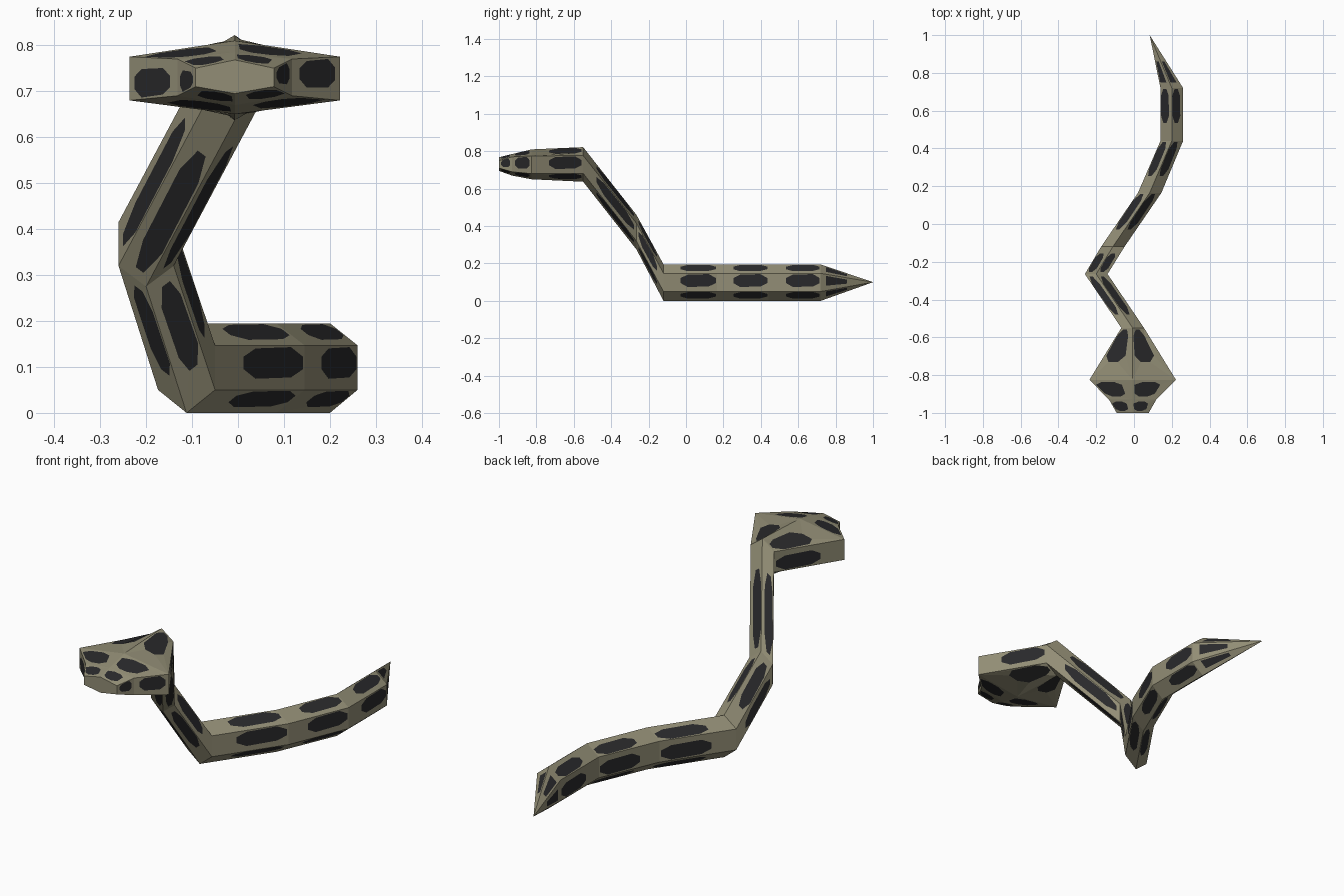
import bpy, bmesh
from mathutils import Vector

if "Cube" in bpy.data.objects:
    bpy.data.objects.remove(bpy.data.objects["Cube"])


def material(name, rgb):
    m = bpy.data.materials.new(name)
    m.diffuse_color = (*rgb, 1)
    m.use_nodes = True
    m.node_tree.nodes["Principled BSDF"].inputs["Base Color"].default_value = m.diffuse_color
    return m


olive = material("olive tan skin", (0.29, 0.27, 0.18))
dark = material("dark spots", (0.022, 0.022, 0.024))

# Hexagonal rings, nose to tail: y, centre x, half width, z bottom, low, high, top
RINGS = [
    (-1.00, -0.007, 0.085, 0.695, 0.71, 0.75, 0.768),
    (-0.93, -0.007, 0.125, 0.67, 0.69, 0.77, 0.785),
    (-0.825, -0.007, 0.229, 0.65, 0.68, 0.775, 0.81),
    (-0.55, -0.007, 0.06, 0.637, 0.682, 0.777, 0.822),
    (-0.265, -0.20, 0.06, 0.275, 0.32, 0.415, 0.46),
    (-0.12, -0.112, 0.062, 0.0, 0.05, 0.147, 0.195),
    (0.165, 0.083, 0.062, 0.0, 0.05, 0.147, 0.195),
    (0.44, 0.20, 0.06, 0.0, 0.05, 0.147, 0.195),
    (0.72, 0.20, 0.06, 0.0, 0.05, 0.147, 0.195),
]
TAIL_TIP = Vector((0.083, 1.0, 0.10))
# Spot start and end along each segment
SPANS = [(0.15, 0.85), (0.15, 0.9), (0.34, 0.97), (0.25, 0.95),
         (0.08, 0.75), (0.32, 0.98), (0.32, 0.98), (0.34, 0.98)]
V0, V1 = 0.25, 0.96   # spot extent across a face

bm = bmesh.new()


def ring(y, x, w, zb, zl, zh, zt):
    pts = [(x, zb), (x + w, zl), (x + w, zh), (x, zt), (x - w, zh), (x - w, zl)]
    return [bm.verts.new((px, y, pz)) for px, pz in pts]


def spotted_quad(corners, u0, u1):
    """Fill a face between four corners, with an eight-sided spot cut into it."""
    a, b, c, d = corners   # a-b runs along the body, a-d runs across it

    def at(u, v):
        return bm.verts.new(a.co.lerp(b.co, u).lerp(d.co.lerp(c.co, u), v))

    du, dv = (u1 - u0) * 0.2, (V1 - V0) * 0.3
    p = [at(u0 + du, V0), at(u1 - du, V0 + 0.03), at(u1, V0 + dv), at(u1, V1 - dv),
         at(u1 - du, V1), at(u0 + du, V1 - 0.03), at(u0, V1 - dv), at(u0, V0 + dv)]
    bm.faces.new(p).material_index = 1
    for i in range(4):
        j = (i + 1) % 4
        bm.faces.new((corners[i], corners[j], p[2 * i + 1], p[2 * i]))
        bm.faces.new((corners[j], p[(2 * i + 2) % 8], p[2 * i + 1]))


# Head, neck and body
rings = [ring(*r) for r in RINGS]
for s, (u0, u1) in enumerate(SPANS):
    f, k = rings[s], rings[s + 1]
    for i in range(6):
        j = (i + 1) % 6
        spotted_quad((f[i], k[i], k[j], f[j]), u0, u1)

# Blunt nose
bm.faces.new(rings[0])

# Pointed tail with a small spot on each side
tip = bm.verts.new(TAIL_TIP)
last = rings[-1]
for i in range(6):
    a, b = last[i], last[(i + 1) % 6]

    def inside(u, v):
        return bm.verts.new(a.co.lerp(b.co, v).lerp(tip.co, u))

    p = [inside(0.1, 0.3), inside(0.1, 0.9), inside(0.5, 0.8), inside(0.5, 0.35)]
    bm.faces.new(p).material_index = 1
    bm.faces.new((a, b, p[1], p[0]))
    bm.faces.new((b, tip, p[2], p[1]))
    bm.faces.new((tip, p[3], p[2]))
    bm.faces.new((tip, a, p[0], p[3]))

bmesh.ops.recalc_face_normals(bm, faces=bm.faces[:])
mesh = bpy.data.meshes.new("snake_body")
bm.to_mesh(mesh)
bm.free()
mesh.materials.append(olive)
mesh.materials.append(dark)
bpy.context.collection.objects.link(bpy.data.objects.new("snake_body", mesh))
